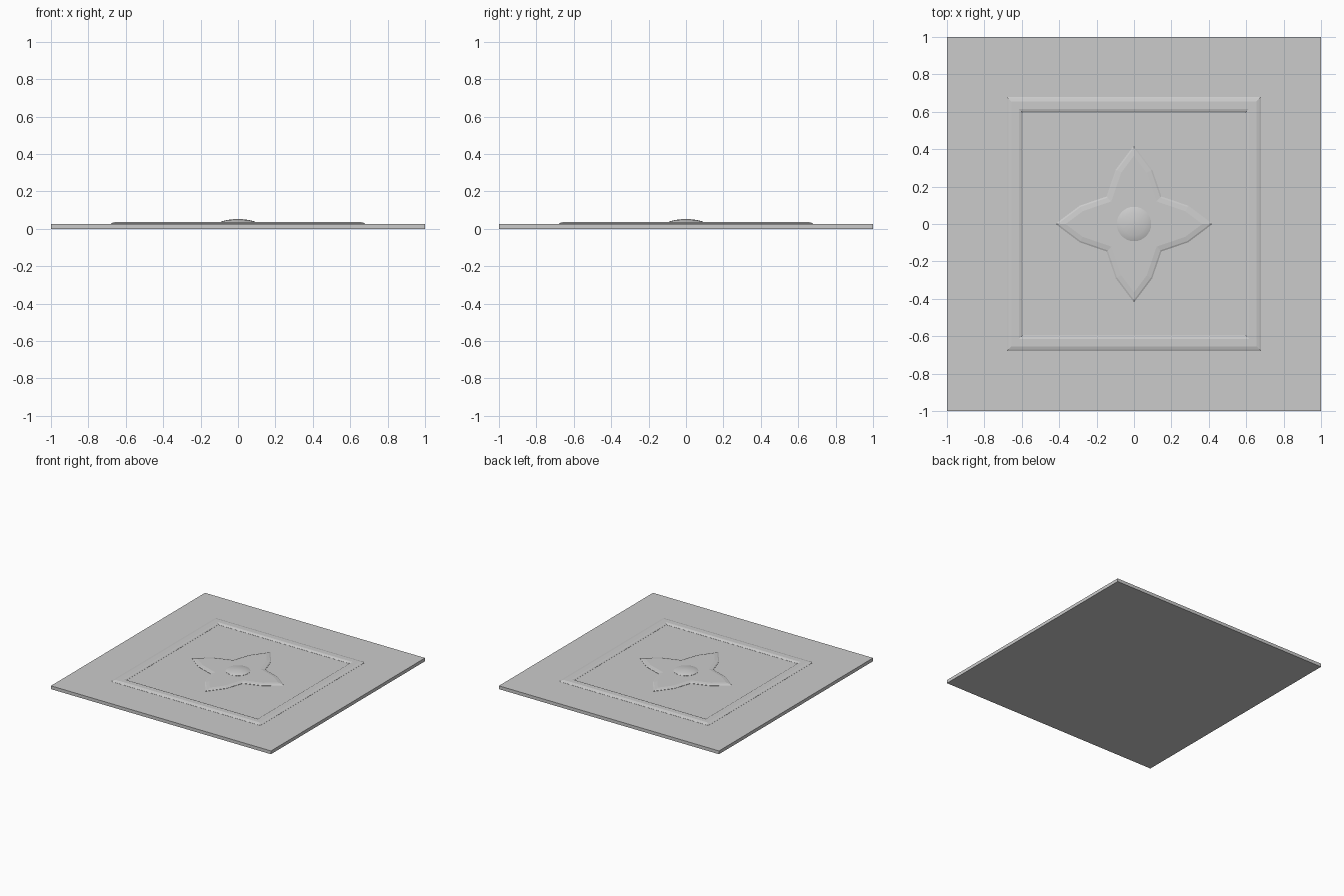
import bpy, bmesh, math
from mathutils import Matrix, Vector

cube = bpy.data.objects.get("Cube")
if cube:
    bpy.data.objects.remove(cube, do_unlink=True)

SLAB = 0.027  # slab top height

stone = bpy.data.materials.new("grey_stone")
stone.use_nodes = True
stone.diffuse_color = (0.6, 0.6, 0.6, 1)
stone.node_tree.nodes["Principled BSDF"].inputs["Base Color"].default_value = (0.6, 0.6, 0.6, 1)


def finish(name, bm, smooth=None):
    bmesh.ops.recalc_face_normals(bm, faces=bm.faces)
    mesh = bpy.data.meshes.new(name)
    bm.to_mesh(mesh)
    bm.free()
    mesh.materials.append(stone)
    obj = bpy.data.objects.new(name, mesh)
    bpy.context.collection.objects.link(obj)
    if smooth:
        bpy.ops.object.select_all(action="DESELECT")
        obj.select_set(True)
        bpy.context.view_layer.objects.active = obj
        bpy.ops.object.shade_smooth_by_angle(angle=math.radians(smooth))
    return obj


def bridge(bm, rings):
    """Join successive closed rings of vertices with quads."""
    for a, b in zip(rings, rings[1:]):
        for i in range(len(a)):
            j = (i + 1) % len(a)
            bm.faces.new((a[i], a[j], b[j], b[i]))


# Square slab
bm = bmesh.new()
bmesh.ops.create_cube(bm, size=1, matrix=Matrix.Translation((0, 0, SLAB / 2)) @ Matrix.Diagonal((2, 2, SLAB, 1)))
finish("slab", bm)

# Mitred square moulding: half width and height of each profile point
profile = [(0.68, 0.02), (0.68, 0.028), (0.672, 0.032), (0.655, 0.037),
           (0.615, 0.037), (0.605, 0.034), (0.595, 0.028), (0.595, 0.02)]
bm = bmesh.new()
rings = [[bm.verts.new((sx * r, sy * r, z)) for sx, sy in ((-1, -1), (1, -1), (1, 1), (-1, 1))]
         for r, z in profile]
bridge(bm, rings + rings[:1])
finish("square_moulding", bm)

# Four-petalled flower with a rounded, raised edge
petal = [Vector(p) for p in ((0.42, 0), (0.29, 0.098), (0.147, 0.147), (0.098, 0.29))]
outline = [Matrix.Rotation(q * math.pi / 2, 2) @ p for q in range(4) for p in petal]


def inset_outline(points, d):
    """Move every edge of a counter-clockwise outline inwards by d."""
    result = []
    for i, p in enumerate(points):
        e1 = (p - points[i - 1]).normalized()
        e2 = (points[(i + 1) % len(points)] - p).normalized()
        n1, n2 = Vector((-e1.y, e1.x)), Vector((-e2.y, e2.x))
        result.append(p + (n1 + n2) * d / (1 + n1.dot(n2)))
    return result


bm = bmesh.new()
rings = [[bm.verts.new((p.x, p.y, z)) for p in inset_outline(outline, d)]
         for d, z in ((0, 0.02), (0, 0.029), (0.008, 0.033), (0.033, 0.037))]
bridge(bm, rings)
bm.faces.new(rings[-1])
bm.faces.new(rings[0])
finish("flower", bm)

# Shallow domed boss in the flower's centre
bm = bmesh.new()
rings = [[bm.verts.new((r * math.cos(a), r * math.sin(a), z))
          for a in (math.tau * i / 32 for i in range(32))]
         for r, z in ((0.092, 0.03), (0.092, 0.038), (0.082, 0.042), (0.06, 0.047), (0.03, 0.051))]
bridge(bm, rings)
tip = bm.verts.new((0, 0, 0.053))
for i in range(32):
    bm.faces.new((rings[-1][i], rings[-1][(i + 1) % 32], tip))
bm.faces.new(rings[0])
finish("centre_boss", bm, smooth=40)
